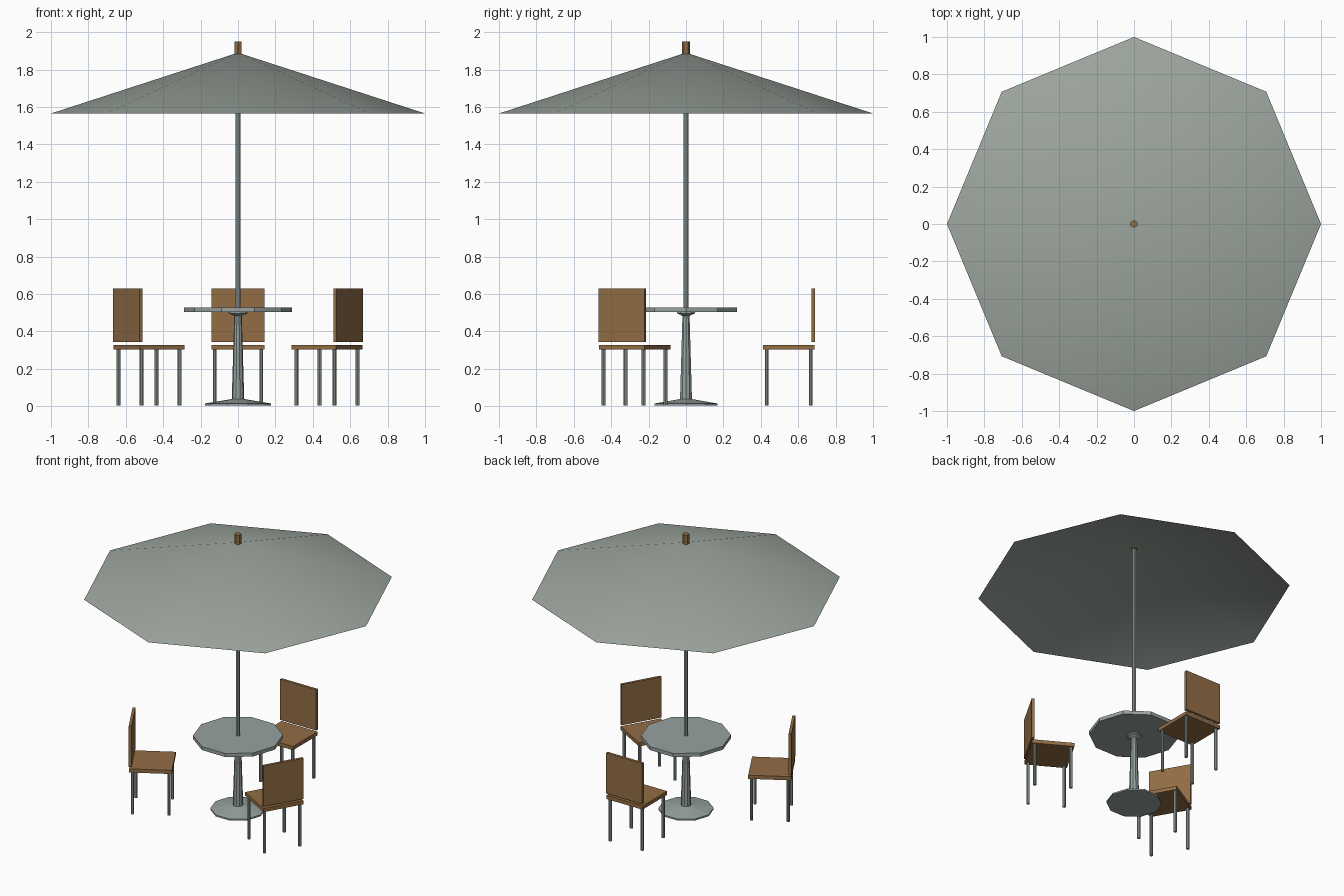
import bpy, bmesh, math
from mathutils import Matrix, Vector

if "Cube" in bpy.data.objects:
    bpy.data.objects.remove(bpy.data.objects["Cube"])


def material(name, rgb):
    m = bpy.data.materials.new(name)
    m.diffuse_color = (*rgb, 1)
    m.use_nodes = True
    m.node_tree.nodes["Principled BSDF"].inputs["Base Color"].default_value = m.diffuse_color
    return m


CANVAS = material("grey canvas", (0.34, 0.385, 0.345))
METAL = material("grey metal", (0.31, 0.365, 0.35))
WOOD = material("brown wood", (0.29, 0.155, 0.06))


def finish(name, bm, mat, matrix=None):
    if matrix:
        bm.transform(matrix)
    mesh = bpy.data.meshes.new(name)
    bm.to_mesh(mesh)
    bm.free()
    mesh.materials.append(mat)
    ob = bpy.data.objects.new(name, mesh)
    bpy.context.collection.objects.link(ob)
    return ob


def lathe(name, profile, sides, mat, turn=0.0, matrix=None, capped=True):
    """Stack rings of (radius, z); a zero radius makes a point."""
    bm = bmesh.new()
    rings = []
    for r, z in profile:
        if r == 0:
            rings.append([bm.verts.new((0, 0, z))] * sides)
        else:
            rings.append([bm.verts.new((r * math.cos(turn + math.tau * i / sides),
                                        r * math.sin(turn + math.tau * i / sides), z))
                          for i in range(sides)])
    for a, b in zip(rings, rings[1:]):
        for i in range(sides):
            j = (i + 1) % sides
            corners = list(dict.fromkeys((a[i], a[j], b[j], b[i])))
            bm.faces.new(corners)
    if capped:
        bm.faces.new(rings[0][::-1])
        bm.faces.new(rings[-1])
    return finish(name, bm, mat, matrix)


def box(name, lo, hi, mat, matrix=None):
    lo, hi = Vector(lo), Vector(hi)
    bm = bmesh.new()
    bmesh.ops.create_cube(bm, size=1)
    bm.transform(Matrix.Translation((lo + hi) / 2) @ Matrix.Diagonal((*(hi - lo), 1)))
    return finish(name, bm, mat, matrix)


# Parasol: open eight-sided canopy, pole and wooden finial
canopy = lathe("canopy", [(1.0, 1.565), (0, 1.89)], 8, CANVAS, capped=False)
canopy.data.polygons.foreach_set("use_smooth", [True] * 8)
lathe("parasol_pole", [(0.0135, 0.50), (0.0135, 1.888)], 8, METAL, math.pi / 8)
lathe("finial", [(0.021, 1.88), (0.021, 1.95)], 6, WOOD, math.pi / 6)

# Table: ten-sided top and foot, tapered post with a flared collar
lathe("table_top", [(0.288, 0.503), (0.288, 0.528)], 10, METAL)
lathe("table_post", [(0.034, 0.02), (0.02, 0.482), (0.03, 0.488), (0.05, 0.496),
                     (0.05, 0.504)], 10, METAL)
lathe("table_foot", [(0.177, 0.003), (0.177, 0.014), (0.034, 0.038)], 10, METAL)

# Three chairs evenly spaced around the table
for n in range(3):
    spin = Matrix.Rotation(math.tau * n / 3, 4, "Z")
    box(f"seat_{n}", (-0.141, 0.412, 0.302), (0.141, 0.687, 0.328), WOOD, spin)
    box(f"backrest_{n}", (-0.141, 0.671, 0.342), (0.141, 0.69, 0.629), WOOD, spin)
    for k, (x, y) in enumerate([(-1, 0.432), (1, 0.432), (-1, 0.667), (1, 0.667)]):
        place = spin @ Matrix.Translation((x * 0.124, y, 0))
        lathe(f"chair_leg_{n}_{k}", [(0.011, 0.004), (0.011, 0.304)], 8, METAL,
              math.pi / 8, place)
